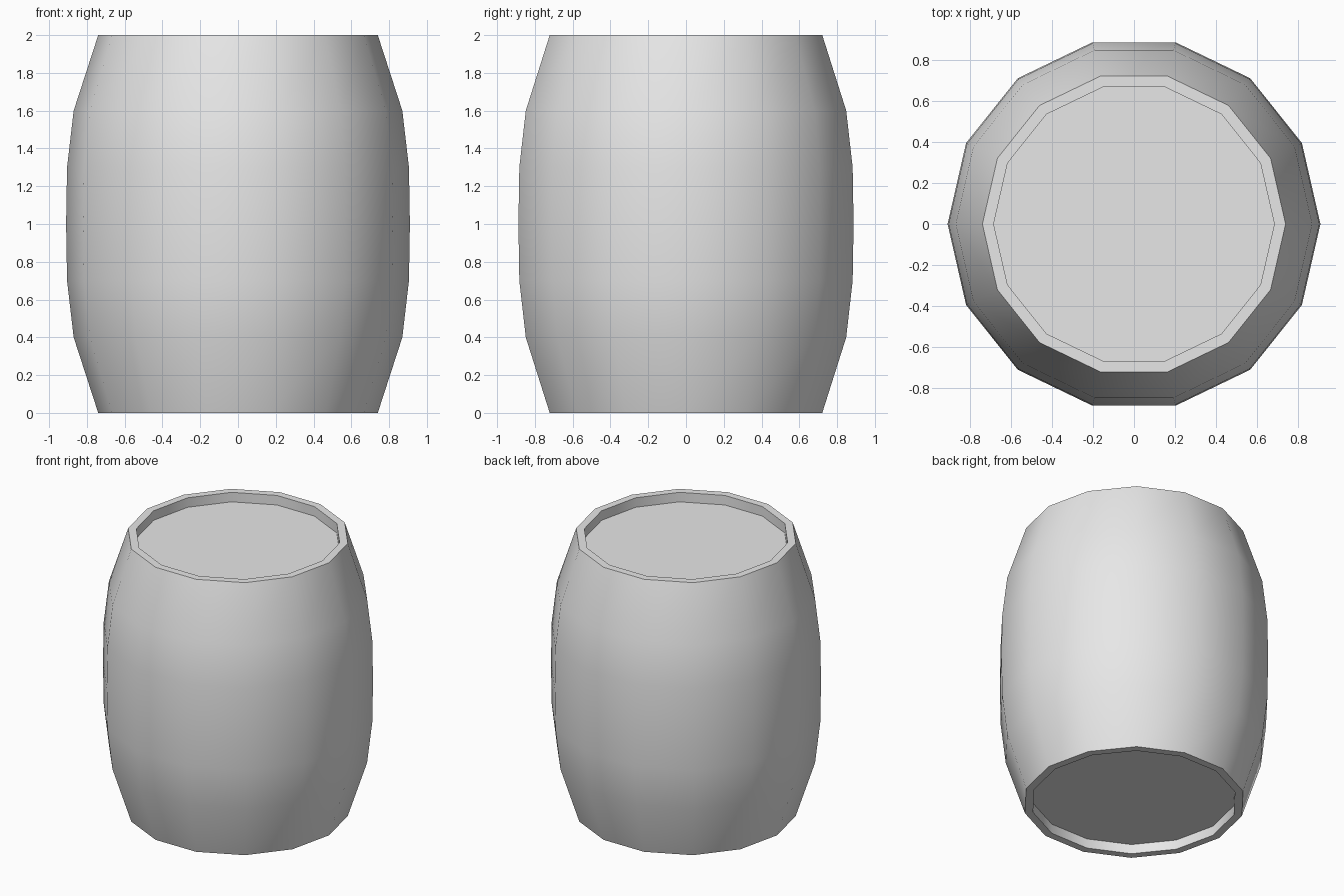
import bpy
import bmesh
from math import cos, sin, tau, radians

cube = bpy.data.objects.get("Cube")
if cube:
    bpy.data.objects.remove(cube, do_unlink=True)

SIDES = 14
HEIGHT = 2.0
LID_RADIUS = 0.685
LID_DEPTH = 0.07

# Lower half of the profile (radius, height), from the recessed base to the belly
lower = [(LID_RADIUS, LID_DEPTH), (LID_RADIUS, 0), (0.74, 0),
         (0.87, 0.4), (0.905, 0.7)]
upper = [(r, HEIGHT - z) for r, z in reversed(lower)]
profile = lower + [(0.91, HEIGHT / 2)] + upper

# Barrel: stack of rings joined by quads, closed by recessed lids
bm = bmesh.new()
rings = [[bm.verts.new((r * cos(tau * i / SIDES), r * sin(tau * i / SIDES), z))
          for i in range(SIDES)] for r, z in profile]
for a, b in zip(rings, rings[1:]):
    for i in range(SIDES):
        j = (i + 1) % SIDES
        bm.faces.new((a[i], a[j], b[j], b[i]))
bm.faces.new(list(reversed(rings[0])))
bm.faces.new(rings[-1])
bmesh.ops.recalc_face_normals(bm, faces=bm.faces[:])

mesh = bpy.data.meshes.new("barrel")
bm.to_mesh(mesh)
bm.free()
barrel = bpy.data.objects.new("barrel", mesh)
bpy.context.collection.objects.link(barrel)

# Plain grey material
grey = bpy.data.materials.new("light_grey")
grey.use_nodes = True
colour = (0.8, 0.8, 0.8, 1)
grey.diffuse_color = colour
for node in grey.node_tree.nodes:
    if node.type == 'BSDF_PRINCIPLED':
        node.inputs["Base Color"].default_value = colour
mesh.materials.append(grey)

# Smooth staves with crisp rims
bpy.ops.object.select_all(action='DESELECT')
barrel.select_set(True)
bpy.context.view_layer.objects.active = barrel
bpy.ops.object.shade_smooth_by_angle(angle=radians(30))
